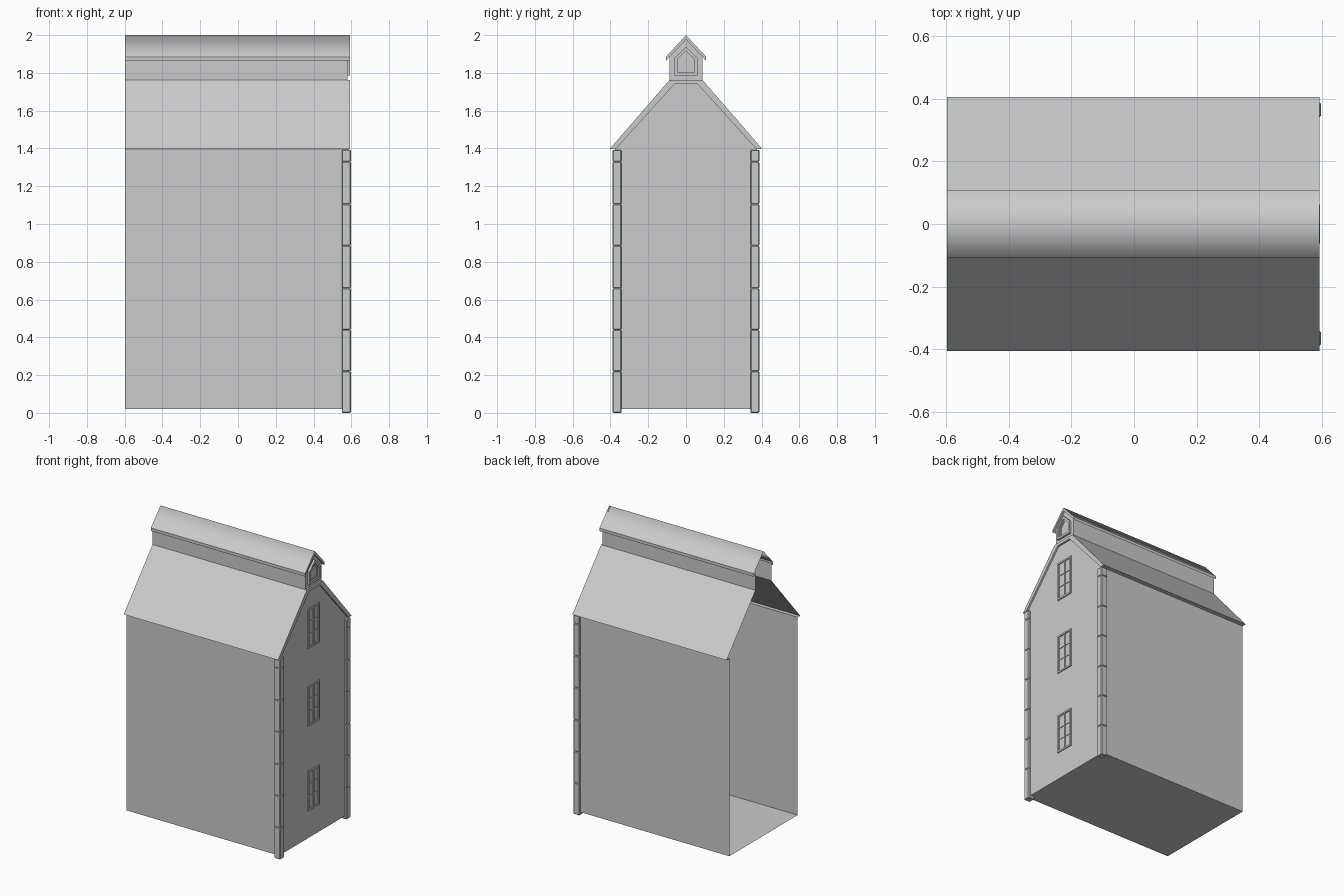
import bpy

if "Cube" in bpy.data.objects:
    bpy.data.objects.remove(bpy.data.objects["Cube"])

X0, XW = -0.597, 0.58          # open rear end, gable wall plane
XR = 0.592                     # roof front edge


def make(name, verts, faces, smooth=False):
    me = bpy.data.meshes.new(name)
    me.from_pydata(verts, [], faces)
    me.polygons.foreach_set("use_smooth", [smooth] * len(faces))
    ob = bpy.data.objects.new(name, me)
    bpy.context.collection.objects.link(ob)
    return ob


def mirror(half):
    """Left half of a (y, z) profile, bottom to top -> full profile."""
    return half + [(-y, z) for y, z in reversed(half) if y != 0]


def sheet(name, prof, x0, x1, closed=False, smooth=False):
    """Sweep a (y, z) profile along x."""
    n = len(prof)
    verts = [(x0, y, z) for y, z in prof] + [(x1, y, z) for y, z in prof]
    faces = [(i, i + n, (i + 1) % n + n, (i + 1) % n)
             for i in range(n if closed else n - 1)]
    return make(name, verts, faces, smooth)


def panel(name, prof, x):
    """Flat face looking towards +x."""
    return make(name, [(x, y, z) for y, z in reversed(prof)], [tuple(range(len(prof)))])


def band(name, outer, inner, xb, xf, closed=False):
    """Raised border between two profiles, with edge returns back to xb."""
    n = len(outer)
    verts = [(x, y, z) for x, p in ((xf, outer), (xf, inner), (xb, outer), (xb, inner))
             for y, z in p]
    faces = []
    for i in range(n if closed else n - 1):
        j = (i + 1) % n
        faces += [(i, n + i, n + j, j),
                  (2 * n + i, i, j, 2 * n + j),
                  (n + i, 3 * n + i, 3 * n + j, n + j)]
    return make(name, verts, faces)


def box(name, lo, hi, bevel=0):
    bpy.ops.mesh.primitive_cube_add(size=1, location=[(a + b) / 2 for a, b in zip(lo, hi)])
    ob = bpy.context.object
    ob.name = name
    ob.scale = [b - a for a, b in zip(lo, hi)]
    bpy.ops.object.transform_apply(location=False, rotation=False, scale=True)
    if bevel:
        m = ob.modifiers.new("bevel", 'BEVEL')
        m.width, m.segments = bevel, 1
    return ob


def rect(w, z0, z1):
    return mirror([(-w, z0), (-w, z1)])


# Main body: side walls, floor and gable, open at the rear end
W = 0.375
sheet("side_wall_front", [(-W, 0.02), (-W, 1.398)], X0, XW)
sheet("side_wall_back", [(W, 1.398), (W, 0.02)], X0, XW)
sheet("floor", [(W, 0.02), (-W, 0.02)], X0, XW)
panel("gable_wall", mirror([(-W, 0.02), (-W, 1.398), (-0.075, 1.755)]), XW)

# Main roof slopes with soffits and gable trim
slope = [(-W, 1.396), (-0.405, 1.396), (-0.088, 1.762)]
sheet("roof_slope_front", slope, X0, XR)
sheet("roof_slope_back", [(-y, z) for y, z in reversed(slope)], X0, XR)
band("gable_trim", mirror([(-0.405, 1.396), (-0.088, 1.762)]),
     mirror([(-0.373, 1.396), (-0.06, 1.742)]), XW, XR)

# Ridge lantern walls
L = 0.088
sheet("lantern_wall_front", [(-L, 1.762), (-L, 1.885)], X0, XW)
sheet("lantern_wall_back", [(L, 1.885), (L, 1.762)], X0, XW)
panel("lantern_gable", mirror([(-L, 1.755), (-L, 1.884), (0, 1.98)]), XW)

# Lantern roof: smooth cover, eave lips, soffits and front trim
E = 0.107
sheet("lantern_roof", mirror([(-E, 1.885), (0, 2.0)]), X0, XR, smooth=True)
lip = [(-L, 1.884), (-E, 1.864), (-E, 1.885)]
sheet("lantern_eave_front", lip, X0, XR)
sheet("lantern_eave_back", [(-y, z) for y, z in reversed(lip)], X0, XR)
band("lantern_trim", mirror([(-E, 1.885), (0, 2.0)]),
     mirror([(-E, 1.864), (0, 1.977)]), XW, XR)


# Lantern window: nested five-sided frames
def house(w, z0, z1, peak):
    return mirror([(-w, z0), (-w, z1), (0, peak)])


band("lantern_window_frame", house(0.062, 1.787, 1.878, 1.938),
     house(0.046, 1.802, 1.872, 1.917), XW, XR + 0.002, True)
band("lantern_window_sash", house(0.046, 1.802, 1.872, 1.917),
     house(0.036, 1.812, 1.868, 1.903), XW, XW + 0.005, True)

# Three gable windows, two panes wide and three high
for k, zc in enumerate((0.35, 0.94, 1.48)):
    w, h, t = 0.066, 0.138, 0.012
    band(f"window_frame_{k}", rect(w, zc - h, zc + h),
         rect(w - t, zc - h + t, zc + h - t), XW, XW + 0.007, True)
    box(f"window_mullion_{k}", (XW, -0.004, zc - h + t), (XW + 0.005, 0.004, zc + h - t))
    for s in (-1, 1):
        z = zc + s * (h - t) / 3
        box(f"window_bar_{k}_{s}", (XW, -w + t, z - 0.004), (XW + 0.004, w - t, z + 0.004))

# Corner quoins: stacked chamfered blocks
levels = [0, 0.22, 0.44, 0.66, 0.885, 1.105, 1.33, 1.392]
for side in (-1, 1):
    ya, yb = sorted((side * 0.342, side * 0.388))
    for i, (za, zb) in enumerate(zip(levels, levels[1:])):
        box(f"quoin_{'front' if side < 0 else 'back'}_{i}",
            (0.55, ya, za), (0.597, yb, zb), 0.004)
